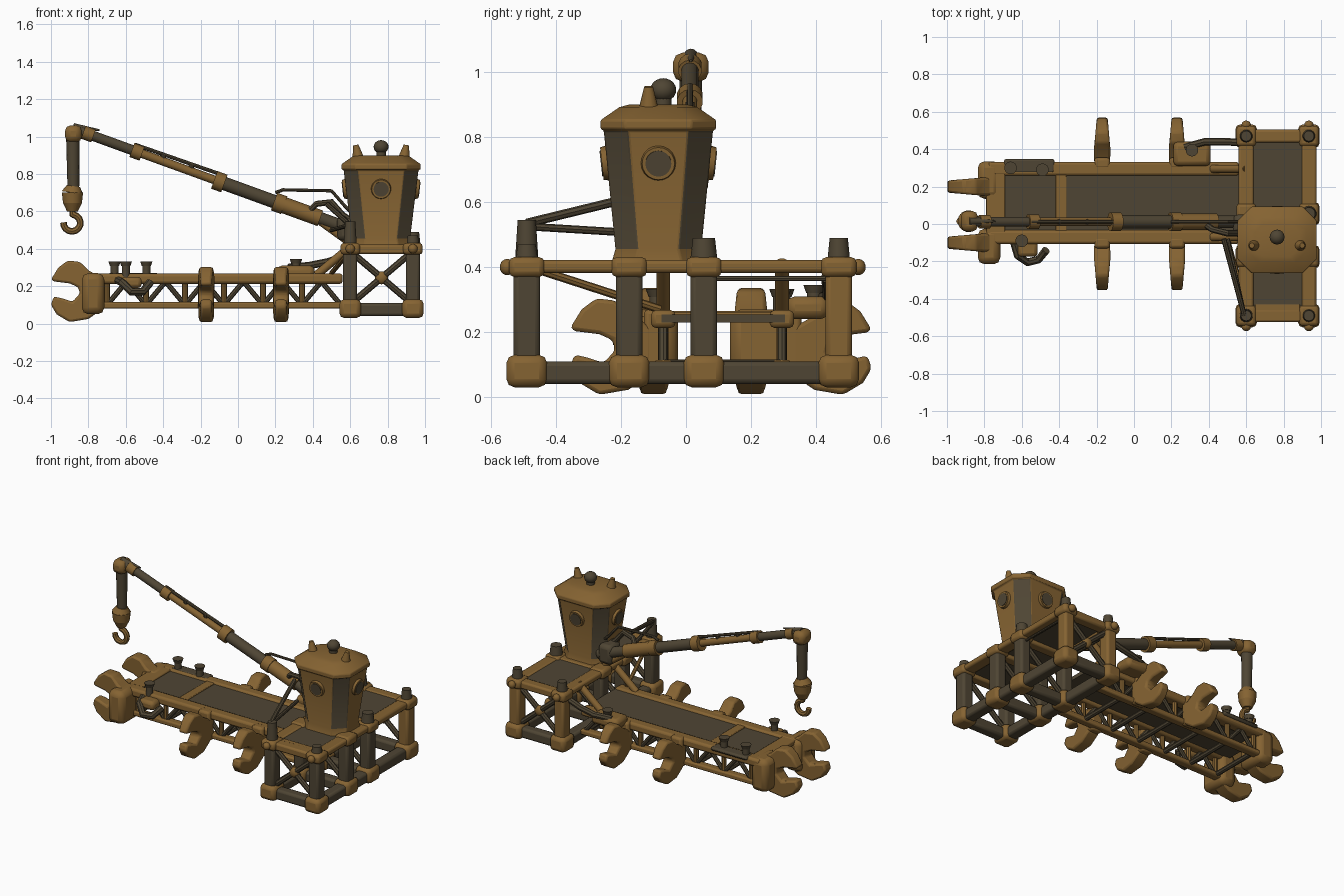
import bpy, bmesh, math
from mathutils import Vector, Matrix

if "Cube" in bpy.data.objects:
    bpy.data.objects.remove(bpy.data.objects["Cube"])


def material(name, col):
    m = bpy.data.materials.new(name)
    m.diffuse_color = (*col, 1)
    m.use_nodes = True
    m.node_tree.nodes["Principled BSDF"].inputs["Base Color"].default_value = m.diffuse_color
    return m


BROWN = material("ochre paint", (0.235, 0.125, 0.032))
DARK = material("dark metal", (0.078, 0.060, 0.034))


def finish(name, bm, mats, bevel=0.0, seg=2):
    bmesh.ops.recalc_face_normals(bm, faces=bm.faces)
    me = bpy.data.meshes.new(name)
    bm.to_mesh(me)
    bm.free()
    ob = bpy.data.objects.new(name, me)
    bpy.context.collection.objects.link(ob)
    for m in mats:
        me.materials.append(m)
    if bevel:
        mod = ob.modifiers.new("bevel", 'BEVEL')
        mod.width, mod.segments = bevel, seg
        mod.limit_method = 'ANGLE'
    return ob


def box(name, c, s, m, bevel=0.012):
    bm = bmesh.new()
    bmesh.ops.create_cube(bm, size=1, matrix=Matrix.Translation(c) @ Matrix.Diagonal((*s, 1)))
    return finish(name, bm, [m], bevel)


def rod(name, p, q, r, m, r2=None, sides=14):
    p, q = Vector(p), Vector(q)
    d = q - p
    rot = d.to_track_quat('Z', 'Y').to_matrix().to_4x4()
    bm = bmesh.new()
    bmesh.ops.create_cone(bm, cap_ends=True, segments=sides, radius1=r, radius2=r if r2 is None else r2,
                          depth=d.length, matrix=Matrix.Translation((p + q) / 2) @ rot)
    return finish(name, bm, [m])


def ball(name, c, s, m):
    bm = bmesh.new()
    bmesh.ops.create_uvsphere(bm, u_segments=16, v_segments=10, radius=1,
                              matrix=Matrix.Translation(c) @ Matrix.Diagonal((*s, 1)))
    return finish(name, bm, [m])


def pipe(name, pts, r, m):
    cu = bpy.data.curves.new(name, 'CURVE')
    cu.dimensions, cu.bevel_depth, cu.bevel_resolution = '3D', r, 2
    cu.use_fill_caps = True
    sp = cu.splines.new('POLY')
    sp.points.add(len(pts) - 1)
    for a, b in zip(sp.points, pts):
        a.co = (*b, 1)
    tmp = bpy.data.objects.new(name, cu)
    bpy.context.collection.objects.link(tmp)
    bpy.context.view_layer.update()
    me = bpy.data.meshes.new_from_object(tmp.evaluated_get(bpy.context.evaluated_depsgraph_get()))
    bpy.data.objects.remove(tmp)
    me.materials.clear()
    me.materials.append(m)
    bpy.context.collection.objects.link(bpy.data.objects.new(name, me))


# Wrench-shaped grabber: profile (outward distance, height), narrowing to the tips
JAW = [(0, .24), (.08, .285), (.125, .33), (.19, .337), (.24, .30), (.28, .235), (.26, .225), (.18, .215),
       (.135, .195), (.125, .16), (.165, .117), (.22, .135), (.265, .145), (.28, .10), (.25, .05),
       (.18, .008), (.08, .025), (0, .08)]


def grabber(name, origin, outward, scale, width):
    o, d = Vector(origin), Vector(outward)
    side = Vector((-d.y, d.x, 0))
    bm = bmesh.new()
    rings = []
    for sgn in (-1, 1):
        rings.append([bm.verts.new(o + d * u * scale + side * sgn * width * (.5 - .9 * max(0, u - .1))
                                   + Vector((0, 0, z * scale))) for u, z in JAW])
    bm.faces.new(rings[0])
    bm.faces.new(rings[1][::-1])
    n = len(JAW)
    for i in range(n):
        bm.faces.new((rings[0][i], rings[1][i], rings[1][(i + 1) % n], rings[0][(i + 1) % n]))
    finish(name, bm, [BROWN], 0.012)


# Bridge: deck, rails, lower chords and lattice
box("bridge_deck", (-.11, .115, .242), (1.34, .38, .025), DARK, 0)
box("deck_cross_band", (-.39, .115, .252), (.06, .36, .018), BROWN, .004)
box("deck_end_band", (-.74, .115, .25), (.10, .40, .03), BROWN, .006)
for tag, y in (("front", -.07), ("back", .295)):
    box(f"{tag}_upper_rail", (-.11, y, .24), (1.34, .075, .055), BROWN, .015)
    box(f"{tag}_lower_chord", (-.10, y, .097), (1.34, .055, .035), BROWN, .01)
    xs = [-.70 + i * .2083 for i in range(7)]
    for i in range(6):
        mid = (xs[i] + xs[i + 1]) / 2
        rod(f"{tag}_lattice_a", (xs[i], y, .10), (mid, y, .225), .014, DARK, sides=8)
        rod(f"{tag}_lattice_b", (mid, y, .225), (xs[i + 1], y, .10), .014, DARK, sides=8)
        rod(f"{tag}_lattice_post", (xs[i], y, .10), (xs[i], y, .23), .016, BROWN, sides=8)
    rod(f"{tag}_bridge_brace", (.42, y, .26), (.60, y, .41), .022, BROWN)
for i in range(7):
    rod("bridge_crossbar", (xs[i], -.07, .10), (xs[i], .295, .10), .016, DARK, sides=8)

# Grabbers at the end and along both sides
for y, yb, w in ((.20, .235, .20), (-.10, -.12, .19)):
    grabber("end_grabber", (-.72, y, 0), (-1, 0, 0), 1, .095)
    box("end_grabber_block", (-.775, yb, .16), (.12, w, .22), BROWN, .035)
for x in (-.17, .23):
    grabber("front_side_grabber", (x, -.105, 0), (0, -1, 0), .9, .085)
    grabber("back_side_grabber", (x, .325, 0), (0, 1, 0), .88, .085)
    for y in (-.10, .325):
        box("grabber_mount", (x, y, .17), (.085, .06, .20), BROWN, .015)


# Deck fittings
def bollard(x, y, z, h):
    rod("bollard_post", (x, y, z), (x, y, z + h), .022, DARK)
    rod("bollard_cap", (x, y, z + h - .025), (x, y, z + h), .025, DARK, .034)


for x, y in ((-.66, .30), (-.49, .29), (-.60, -.09)):
    bollard(x, y, .25, .083)
box("bollard_plate", (-.56, .31, .258), (.27, .075, .025), DARK)
pipe("side_pipe", [(-.64, -.10, .23), (-.62, -.17, .22), (-.57, -.205, .17), (-.51, -.19, .17), (-.47, -.14, .22)],
     .022, DARK)
box("side_fitting", (-.57, -.13, .22), (.11, .09, .06), BROWN, .02)
box("back_fitting", (.31, .375, .275), (.20, .13, .07), BROWN, .025)
bollard(.31, .395, .29, .055)
pipe("back_pipe", [(.27, .41, .30), (.38, .44, .31), (.48, .44, .33), (.60, .435, .37)], .02, DARK)

# Tower frame: posts, joints, beams and cross braces
X0, X1 = .60, .935
YS = (-.49, -.175, .055, .47)
for i, y in enumerate(YS):
    for x in (X0, X1):
        box("tower_post", (x, y, .24), (.075, .082, .30), BROWN if i == 3 else DARK, .015)
        box("lower_joint", (x, y, .08), (.115, .125, .10), BROWN, .025)
        box("upper_joint", (x, y, .40), (.105, .11, .062), BROWN, .018)
    box("lower_cross_beam", ((X0 + X1) / 2, y, .075), (.30, .07, .07), DARK, .015)
    box("upper_cross_beam", ((X0 + X1) / 2, y, .397), (.30, .07, .05), BROWN, .012)
    for za, zb in ((.12, .37), (.37, .12)):
        rod("tower_cross_brace", (X0 + .02, y, za), (X1 - .02, y, zb), .018, DARK, sides=8)
    ball("brace_centre", ((X0 + X1) / 2, y, .245), (.035, .025, .035), BROWN)
for x in (X0, X1):
    box("lower_long_beam", (x, -.01, .075), (.075, .90, .07), DARK, .015)
    box("upper_long_beam", (x, -.01, .402), (.08, 1.0, .04), BROWN, .012)
    rod("under_rail", (x, .055, .365), (x, .47, .365), .008, DARK, sides=8)
    for y, h in ((-.49, .47), (.47, .49)):
        rod("corner_cap", (x, y, .42), (x, y, h), .035, DARK, .028)
        ball("corner_knob", (x, y + math.copysign(.06, y), .40), (.025, .023, .025), BROWN)
rod("rear_post_cap", (X1, .055, .42), (X1, .055, .49), .042, DARK, .034)
box("tower_deck", (.767, -.01, .405), (.32, .96, .02), DARK, 0)
box("front_deck_band", (.767, -.46, .414), (.24, .06, .012), BROWN, .003)

# Cabin: eight-sided body flaring upward, dark corner panels
C = Vector((.765, -.085, 0))
LEVELS = [(.41, .165, .145, .07), (.455, .155, .132, .07), (.82, .20, .168, .075), (.825, .212, .178, .075),
          (.852, .212, .178, .075), (.892, .155, .120, .06), (.90, .12, .09, .05)]
bm = bmesh.new()
rings = []
for z, a, b, c in LEVELS:
    q = [(a, -b + c), (a, b - c), (a - c, b), (-a + c, b), (-a, b - c), (-a, -b + c), (-a + c, -b), (a - c, -b)]
    rings.append([bm.verts.new(C + Vector((u, v, z))) for u, v in q])
bm.faces.new(rings[0][::-1])
bm.faces.new(rings[-1])
for k in range(len(rings) - 1):
    for i in range(8):
        f = bm.faces.new((rings[k][i], rings[k][(i + 1) % 8], rings[k + 1][(i + 1) % 8], rings[k + 1][i]))
        f.material_index = 1 if i % 2 and k == 1 else 0
finish("cabin", bm, [BROWN, DARK], .006)

# Round windows on each wall
for nx, ny, dist in ((0, -1, .158), (1, 0, .188), (0, 1, .158), (-1, 0, .188)):
    n = Vector((nx, ny, -.11)).normalized()
    p = C + Vector((nx * dist, ny * dist, .72))
    rod("window_rim", p - n * .01, p + n * .016, .056, BROWN, .05, 20)
    rod("window_pane", p, p + n * .019, .040, DARK, sides=20)

# Roof fittings
ball("roof_lamp", (.765, -.07, .945), (.04, .04, .036), DARK)
rod("roof_lamp_stem", (.765, -.07, .89), (.765, -.07, .95), .026, DARK)
for s in (-1, 1):
    rod("roof_horn", (.765 + s * .12, -.115, .87), (.765 + s * .135, -.115, .955), .035, BROWN, .014)

# Boom arm made of stepped sections along one line
BY = .012


def on_boom(x, dz=0):
    return (x, BY, 1.02 - .363 * (x + .82) + dz)


for name, a, b, r, m in (("boom_root", .36, .64, .034, DARK), ("boom_base", .20, .44, .044, BROWN),
                         ("boom_middle", -.10, .22, .036, DARK), ("boom_outer", -.54, -.10, .023, BROWN),
                         ("boom_end", -.87, -.52, .027, DARK)):
    rod(name, on_boom(a), on_boom(b), r, m)
for x, r in ((-.54, .04), (-.10, .05), (.22, .05), (-.80, .036)):
    rod("boom_collar", on_boom(x - .027), on_boom(x + .027), r, BROWN)
rod("boom_top_rail", on_boom(-.55, .035), on_boom(-.10, .042), .010, DARK, sides=8)
for x in (-.40, -.25):
    rod("boom_rail_stub", on_boom(x), on_boom(x, .04), .014, DARK, sides=8)
pipe("boom_cable", [(.20, BY, .70), (.24, BY, .715), (.50, BY, .71), (.57, BY, .63), (.60, BY, .60)], .009, DARK)
pipe("boom_loop", [(.36, BY, .58), (.42, -.03, .64), (.50, -.05, .65), (.56, -.05, .58), (.62, -.05, .54)],
     .017, DARK)
box("boom_bracket", (.58, -.01, .51), (.10, .12, .13), DARK, .025)
rod("boom_prop", (.42, BY, .56), (.60, BY, .43), .02, BROWN)

# Struts from the front corner post to the boom foot
rod("strut_post", (X0, -.49, .42), (X0, -.49, .545), .036, DARK, .028)
rod("upper_strut", (X0 - .01, -.49, .535), (.48, -.08, .635), .014, DARK, sides=8)
rod("middle_strut", (X0 - .01, -.49, .525), (.50, -.08, .50), .012, DARK, sides=8)
rod("lower_strut", (X0, -.45, .39), (.50, -.08, .27), .013, BROWN, sides=8)

# Boom head, drop arm and hook
HX, HY = -.88, .015
box("boom_head", (HX, HY, 1.015), (.09, .11, .09), BROWN, .03)
rod("head_spike", (HX, HY, 1.05), (-.74, HY, 1.035), .022, DARK, .004)
rod("drop_arm", (HX, HY, .70), (HX - .003, HY, 1.0), .031, DARK, .036)
rod("hook_block_top", (HX - .005, HY, .70), (HX, HY, .735), .058, BROWN, .036)
rod("hook_block", (HX - .005, HY, .645), (HX - .005, HY, .70), .052, BROWN, .058)
rod("hook_block_foot", (HX - .005, HY, .60), (HX - .005, HY, .645), .03, BROWN, .052)
hook = [(HX - .005, HY, .62), (HX - .005, HY, .585)]
hook += [(HX - .008 + .045 * math.cos(t), HY, .538 + .045 * math.sin(t))
         for t in (math.radians(80 - 24 * i) for i in range(12))]
pipe("hook", hook, .018, BROWN)

# Smooth shading with sharp edges kept
for ob in bpy.context.scene.objects:
    ob.select_set(ob.type == 'MESH')
    bpy.context.view_layer.objects.active = ob
bpy.ops.object.shade_smooth_by_angle(angle=math.radians(40))
